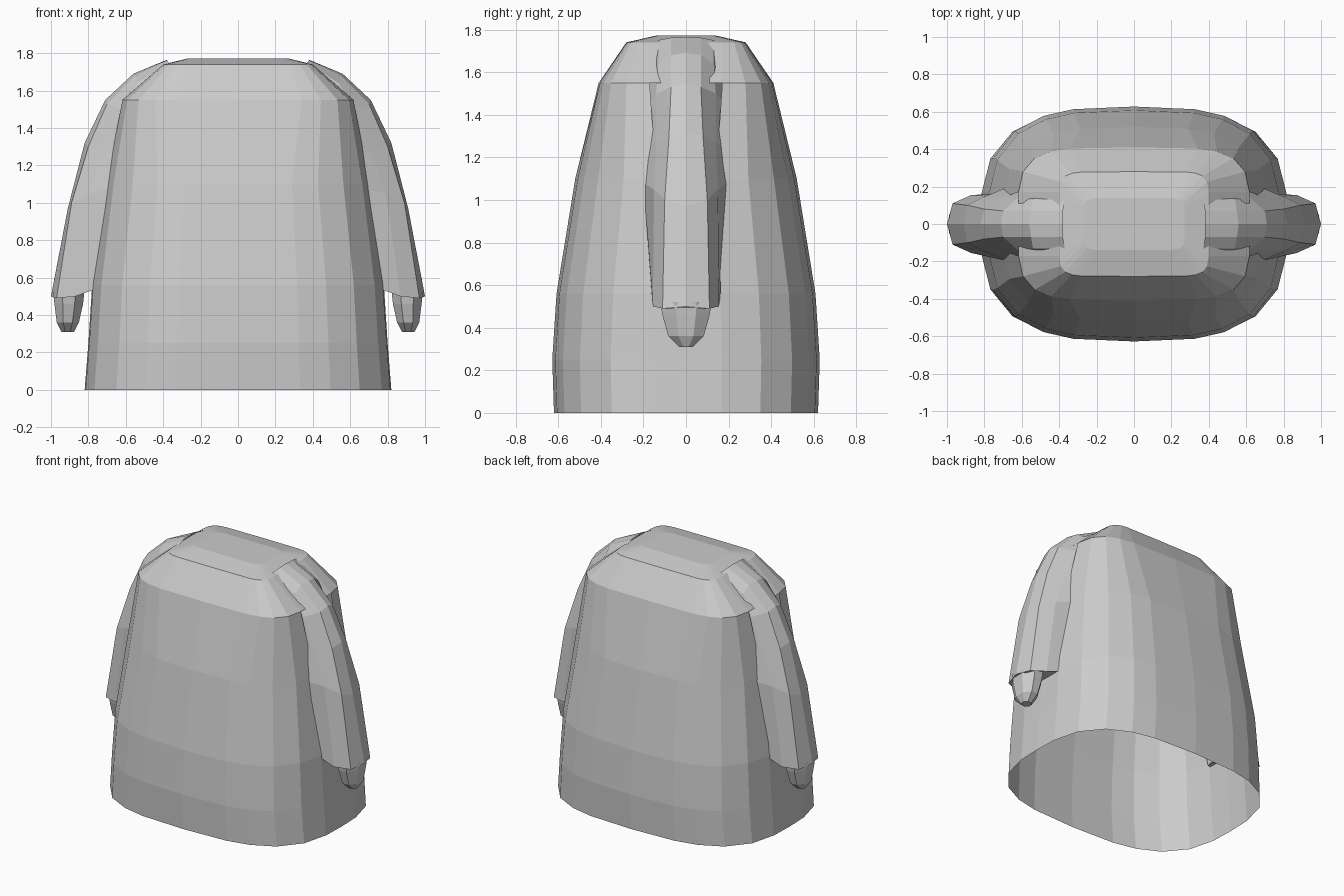
import bpy, bmesh
from math import cos, sin, radians, copysign

if "Cube" in bpy.data.objects:
    bpy.data.objects.remove(bpy.data.objects["Cube"])


def loft(name, rings, closed=True, cap_start=False, cap_end=False, skip=None, mirror=False):
    """Skin a list of equally sized point rings with flat quads."""
    bm = bmesh.new()
    vs = [[bm.verts.new(p) for p in r] for r in rings]
    n = len(rings[0])
    for i in range(len(vs) - 1):
        for j in range(n if closed else n - 1):
            if skip and skip(i, j):
                continue
            k = (j + 1) % n
            bm.faces.new((vs[i][j], vs[i][k], vs[i + 1][k], vs[i + 1][j]))
    if cap_start:
        bm.faces.new(vs[0][::-1])
    if cap_end:
        bm.faces.new(vs[-1])
    bmesh.ops.recalc_face_normals(bm, faces=bm.faces[:])
    mesh = bpy.data.meshes.new(name)
    bm.to_mesh(mesh)
    bm.free()
    ob = bpy.data.objects.new(name, mesh)
    bpy.context.collection.objects.link(ob)
    if mirror:
        ob.modifiers.new("Mirror", 'MIRROR').use_axis[0] = True
    return ob


def superellipse(z, a, b, n, angles, cx=0, cy=0):
    def f(v):
        return copysign(abs(v) ** (2 / n), v) if abs(v) > 1e-6 else 0
    return [(cx + a * f(cos(radians(t))), cy + b * f(sin(radians(t))), z) for t in angles]


# Robe body: open at the hem, with armholes under the sleeves
quarter = [0, 8, 25, 45, 62, 75]
angles = quarter + [90] + [180 - t for t in quarter[:0:-1]]
angles += [t + 180 for t in angles]
profile = [(0, .82, .62, 3), (.25, .80, .628, 3), (.56, .78, .608, 3),
           (1.1, .71, .52, 3), (1.55, .62, .41, 4.5),
           (1.74, .40, .28, 8), (1.772, .27, .14, 8)]
side_columns = (0, 11, 12, 23)
loft("robe_body", [superellipse(*p, angles) for p in profile], cap_end=True,
     skip=lambda i, j: i in (2, 3) and j in side_columns)

# Sleeves: ridge point (x, z), then panel edge, side and seam points (x, y, z)
levels = [
    ((.38, 1.765), (.38, .07, 1.762), (.37, .13, 1.75), (.36, .16, 1.72)),
    ((.56, 1.69), (.55, .07, 1.68), (.54, .13, 1.64), (.49, .17, 1.57)),
    ((.71, 1.55), (.70, .07, 1.53), (.62, .14, 1.50), (.57, .18, 1.45)),
    ((.82, 1.32), (.80, .08, 1.30), (.71, .14, 1.27), (.63, .19, 1.25)),
    ((.91, .97), (.89, .10, 1.00), (.79, .15, 1.05), (.67, .20, 1.08)),
    ((1.0, .50), (.97, .11, .49), (.87, .155, .50), (.76, .16, .54)),
]
rings = []
for (ox, oz), *half in levels:
    rings.append([(x, -y, z) for x, y, z in half[::-1]] + [(ox, 0, oz)] + half)
loft("sleeves", rings, closed=False, cap_end=True, mirror=True)

# Hands: small tapered stubs below the cuffs
octagon = [22.5 + 45 * i for i in range(8)]
hand = [(.52, .09, .13, .905), (.46, .083, .12, .905),
        (.36, .064, .09, .91), (.31, .036, .035, .91)]
loft("hands", [superellipse(z, a, b, 2, octagon, cx) for z, a, b, cx in hand],
     cap_end=True, mirror=True)
